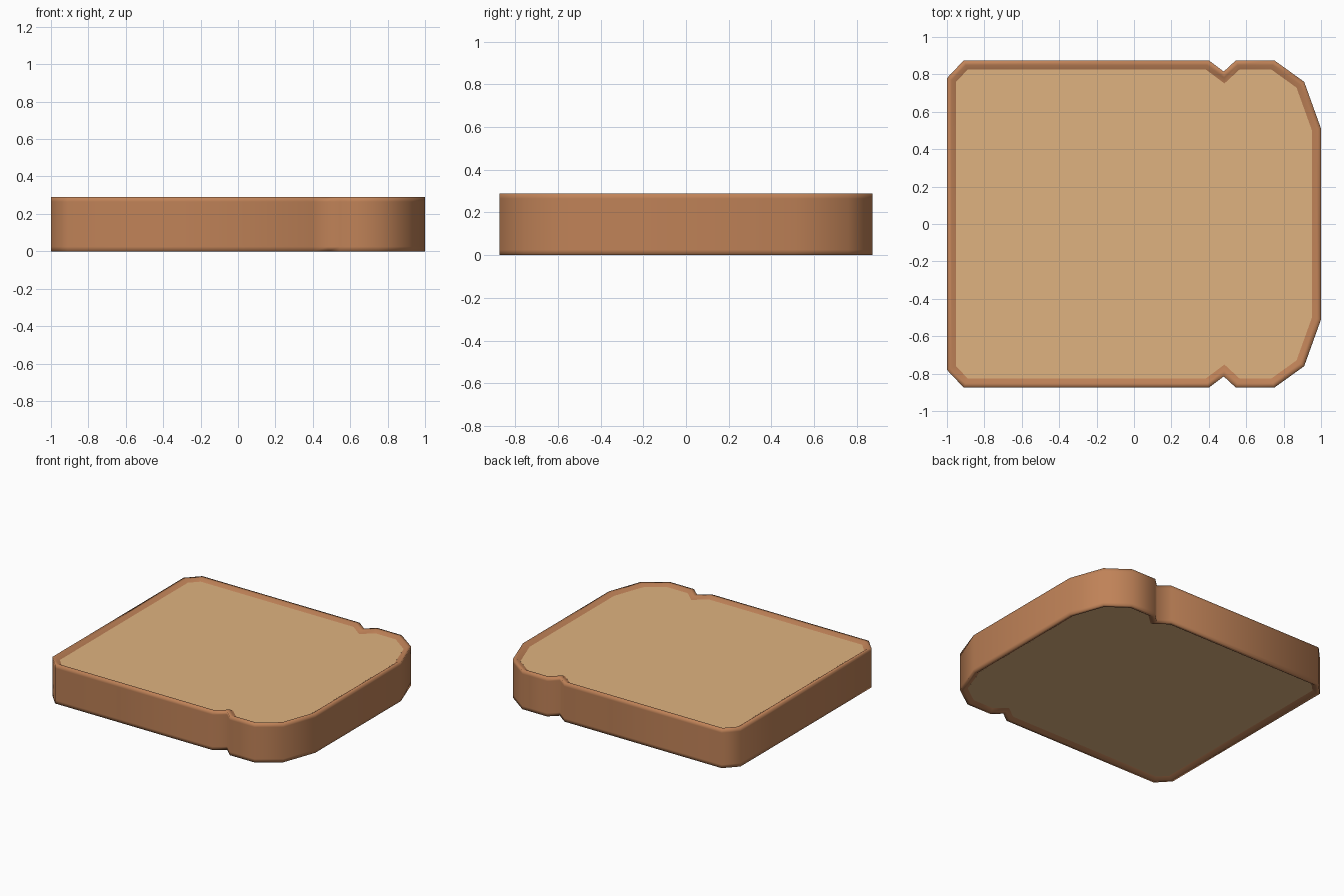
import bpy, bmesh
from mathutils import Vector

if "Cube" in bpy.data.objects:
    bpy.data.objects.remove(bpy.data.objects["Cube"])


def material(name, rgb):
    mat = bpy.data.materials.new(name)
    mat.diffuse_color = [(c / 255) ** 2.2 for c in rgb] + [1]
    mat.use_nodes = True
    mat.node_tree.nodes["Principled BSDF"].inputs["Base Color"].default_value = mat.diffuse_color
    return mat


def inset(points, d):
    """Mitred inward offset of a counter-clockwise outline."""
    result = []
    for i, p in enumerate(points):
        a = (p - points[i - 1]).normalized()
        b = (points[(i + 1) % len(points)] - p).normalized()
        na, nb = Vector((-a.y, a.x)), Vector((-b.y, b.x))
        result.append(p + (na + nb) * d / (1 + na.dot(nb)))
    return result


def loft(name, outline, profile, mat, cap, smooth):
    """Sweep (inset, z) steps around the outline; optionally close both ends."""
    bm = bmesh.new()
    rings = [[bm.verts.new((p.x, p.y, z)) for p in inset(outline, d)] for d, z in profile]
    n = len(outline)
    for lo, hi in zip(rings, rings[1:]):
        for i in range(n):
            j = (i + 1) % n
            bm.faces.new((lo[i], lo[j], hi[j], hi[i]))
    if cap:
        bm.faces.new(rings[0][::-1])
        bm.faces.new(rings[-1])
    for f in bm.faces:
        f.smooth = smooth
    mesh = bpy.data.meshes.new(name)
    bm.to_mesh(mesh)
    bm.free()
    mesh.materials.append(mat)
    obj = bpy.data.objects.new(name, mesh)
    bpy.context.collection.objects.link(obj)
    return obj


# Half outline of the slice, mirrored over the x axis
half = [(1, .51), (.91, .76), (.75, .875), (.545, .875), (.48, .815),
        (.40, .875), (-.91, .875), (-1, .78)]
outline = [Vector(p) for p in half] + [Vector((x, -y)) for x, y in reversed(half)]

H = .29
# Crust: straight wall with a lip that dips inward to the crumb on both sides
crust_profile = [(.055, .018), (.05, .018), (.025, 0), (0, 0), (0, .025),
                 (0, H - .025), (0, H), (.025, H), (.05, H - .018), (.055, H - .018)]
loft("crust", outline, crust_profile, material("crust brown", (190, 129, 88)), False, True)

# Crumb: flat slab slightly recessed inside the crust
loft("crumb", outline, [(.049, .017), (.049, H - .017)],
     material("crumb tan", (222, 177, 127)), True, False)
